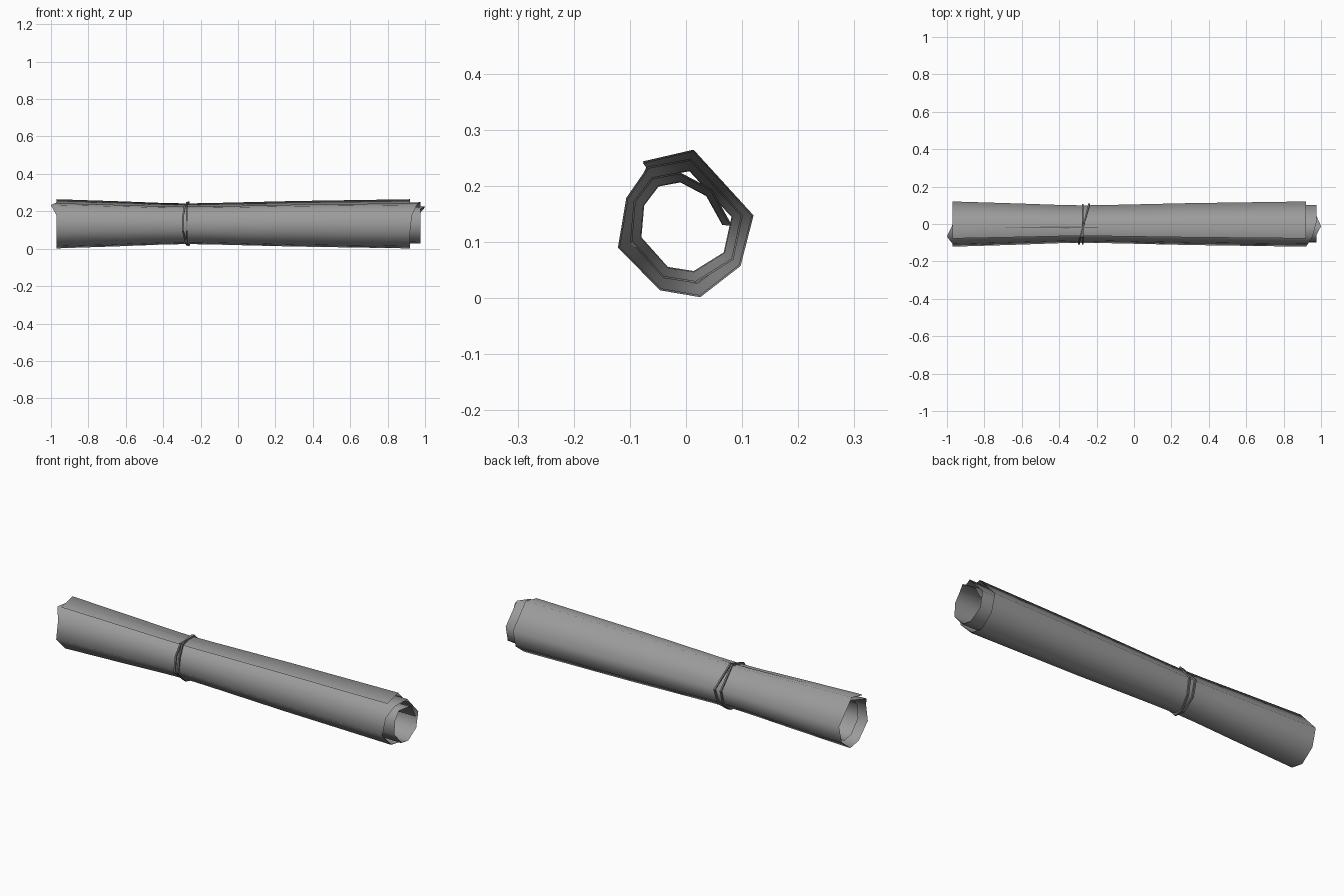
import bpy, math
from math import radians

if "Cube" in bpy.data.objects:
    bpy.data.objects.remove(bpy.data.objects["Cube"])

paper = bpy.data.materials.new("dark_grey")
paper.diffuse_color = (.33, .33, .33, 1)
paper.use_nodes = True
paper.node_tree.nodes["Principled BSDF"].inputs["Base Color"].default_value = paper.diffuse_color
cord = bpy.data.materials.new("darker_grey")
cord.diffuse_color = (.2, .2, .2, 1)
cord.use_nodes = True
cord.node_tree.nodes["Principled BSDF"].inputs["Base Color"].default_value = cord.diffuse_color


def make_object(name, verts, faces, angle, mat):
    mesh = bpy.data.meshes.new(name)
    mesh.from_pydata(verts, [], faces)
    mesh.materials.append(mat)
    ob = bpy.data.objects.new(name, mesh)
    bpy.context.collection.objects.link(ob)
    bpy.ops.object.select_all(action='DESELECT')
    ob.select_set(True)
    bpy.context.view_layer.objects.active = ob
    bpy.ops.object.shade_smooth_by_angle(angle=radians(angle))
    return ob


CZ = 0.135

# Spiral section (y, z), from the outer flap clockwise to the inner end
spiral = [(-.077, .242), (.013, .263), (.119, .147), (.096, .058), (.025, .003),
          (-.045, .015), (-.12, .09), (-.105, .178), (-.067, .233),
          (.008, .247), (.1, .147), (.083, .069), (.017, .028), (-.04, .037),
          (-.098, .102), (-.092, .172), (-.06, .214), (-.012, .223),
          (.045, .193), (.08, .13)]
n = len(spiral)

# The sheet drifts sideways as it winds, with one corner sticking out at each end
left = [-.97] * 8 + [-1.0] + [-.965] + [-.93] * (n - 10)
right = [.92] * 7 + [.93, .955] + [.975] * (n - 9)
right[17] = 1.0

# Stations along the roll: position and tightness, pinched at the string
stations = [(None, 1.0), (-.62, .91), (-.4, .845), (-.275, .825), (-.15, .84),
            (.3, .925), (None, 1.0)]
verts, faces = [], []
for j, (x, s) in enumerate(stations):
    for i, (y, z) in enumerate(spiral):
        px = x if x is not None else (left[i] if j == 0 else right[i])
        verts.append((px, y * s, CZ + (z - CZ) * s))
for j in range(len(stations) - 1):
    for i in range(n - 1):
        a = j * n + i
        faces.append((a + n, a + n + 1, a + 1, a))
sheet = make_object("rolled_sheet", verts, faces, 70, paper)
thick = sheet.modifiers.new("thickness", 'SOLIDIFY')
thick.thickness = 0.003
thick.offset = 0
thick.use_rim = False


# String loops: thin square tubes following the pinched outline
def string_loop(name, grow, offset):
    outline = spiral[:8]
    verts, faces = [], []
    m, r = len(outline), 0.006
    for y, z in outline:
        dz = z - CZ
        d = math.hypot(y, dz)
        x = offset(y / d, dz / d)
        for k in range(4):
            a = math.pi / 4 + k * math.pi / 2
            rad = d * 0.84 + grow + r * math.sin(a)
            verts.append((x + r * math.cos(a), y / d * rad, CZ + dz / d * rad))
    for i in range(m):
        for k in range(4):
            p, q = i * 4, ((i + 1) % m) * 4
            k2 = (k + 1) % 4
            faces.append((q + k, q + k2, p + k2, p + k))
    return make_object(name, verts, faces, 30, cord)


string_loop("string_straight", 0.004, lambda u, w: -.275)
string_loop("string_slanted", 0.006, lambda u, w: -.268 + .028 * u)

# Loose string end: a thin tapered strip lying on the top flap
tail = [(-.69, .001, .93), (-.36, .005, .84), (-.19, .002, .835)]
verts = []
for x, w, s in tail:
    for y in (-.018 - w, -.018 + w):
        z = .264 + (y / s - .013) * .233
        verts.append((x, y, CZ + (z - CZ) * s + .003))
make_object("string_tail", verts, [(0, 2, 3, 1), (2, 4, 5, 3)], 30, cord)
